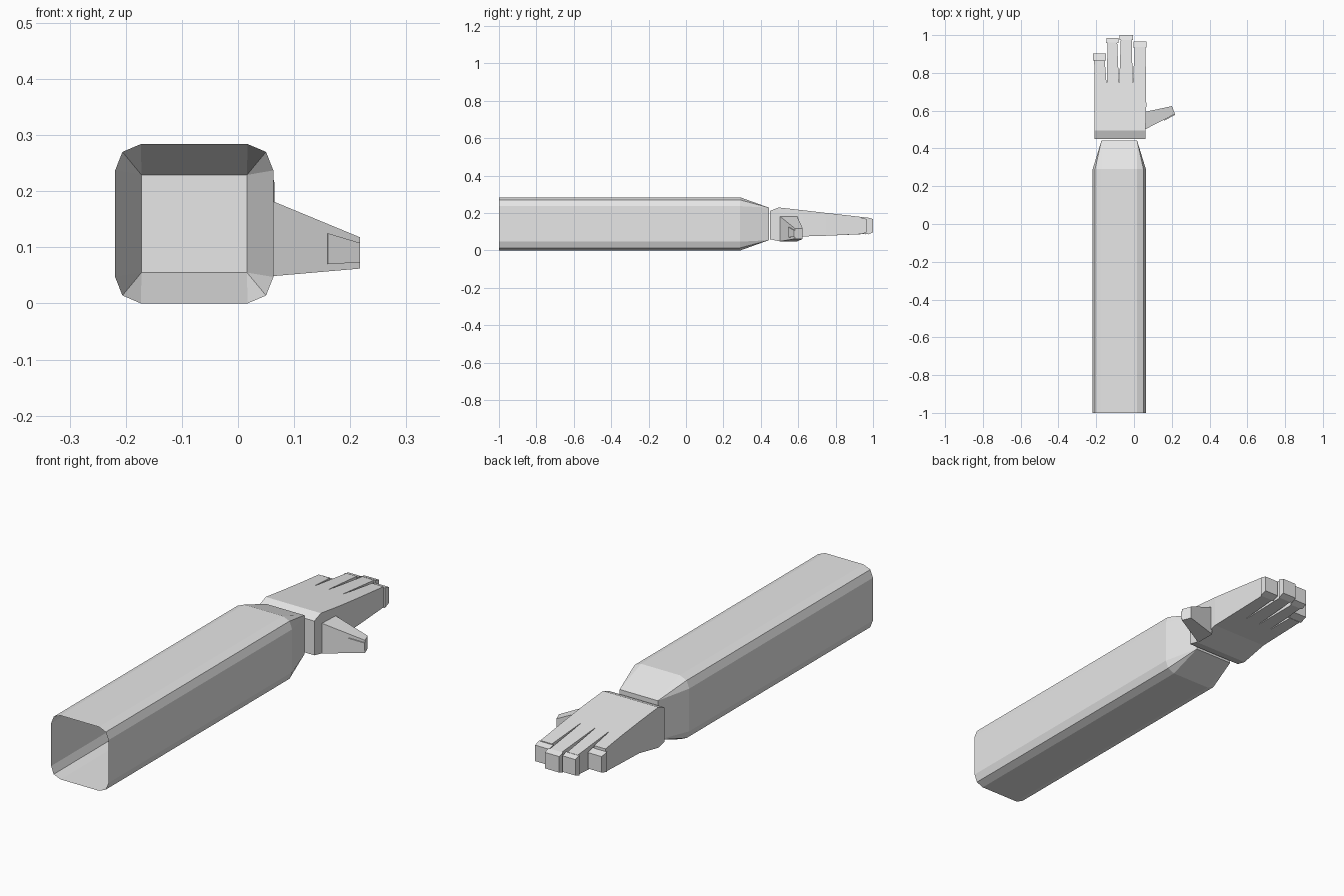
import bpy
import bmesh

cube = bpy.data.objects.get("Cube")
if cube:
    bpy.data.objects.remove(cube, do_unlink=True)

# Single grey material
grey = bpy.data.materials.new("light_grey")
grey.use_nodes = True
grey.diffuse_color = (0.8, 0.8, 0.8, 1)
grey.node_tree.nodes["Principled BSDF"].inputs["Base Color"].default_value = (0.8, 0.8, 0.8, 1)


def finish(bm, name):
    bmesh.ops.recalc_face_normals(bm, faces=bm.faces[:])
    mesh = bpy.data.meshes.new(name)
    bm.to_mesh(mesh)
    bm.free()
    mesh.materials.append(grey)
    obj = bpy.data.objects.new(name, mesh)
    bpy.context.collection.objects.link(obj)
    return obj


def loft(name, rings):
    """Skin equal-length closed rings of points and cap both ends."""
    bm = bmesh.new()
    rows = [[bm.verts.new(p) for p in ring] for ring in rings]
    n = len(rows[0])
    for a, b in zip(rows, rows[1:]):
        for i in range(n):
            j = (i + 1) % n
            bm.faces.new((a[i], a[j], b[j], b[i]))
    bm.faces.new(rows[0])
    bm.faces.new(rows[-1])
    return finish(bm, name)


def rect(y, x0, x1, z0, z1):
    return [(x0, y, z0), (x1, y, z0), (x1, y, z1), (x0, y, z1)]


# Sleeve: open bevelled tube narrowing to a rectangular, closed wrist
def sleeve():
    cx, cz = -0.078, 0.142
    bm = bmesh.new()
    corner = [(0.141, -0.095), (0.128, -0.128), (0.095, -0.142)]
    section = []
    for sx, sz in ((1, 1), (-1, 1), (-1, -1), (1, -1)):
        pts = [(cx + sx * px, cz - sz * pz) for px, pz in corner]
        section += pts if sx * sz > 0 else pts[::-1]
    front = [bm.verts.new((x, -1.0, z)) for x, z in section]
    back = [bm.verts.new((x, 0.29, z)) for x, z in section]
    wrist = [bm.verts.new((cx + sx * 0.094, 0.443, cz + sz * 0.087))
             for sx, sz in ((1, 1), (-1, 1), (-1, -1), (1, -1))]
    for i in range(12):
        j = (i + 1) % 12
        bm.faces.new((front[i], front[j], back[j], back[i]))
        if i % 3 == 2:
            bm.faces.new((back[i], back[j], wrist[(i // 3 + 1) % 4], wrist[i // 3]))
        else:
            bm.faces.new((back[i], back[j], wrist[i // 3]))
    bm.faces.new(wrist)
    return finish(bm, "sleeve")


sleeve()


# Hand heights along its length
def top(y):
    return 0.23 - 0.115 * (y - 0.495)


def bottom(y):
    return 0.075 + 0.03 * (y - 0.625)


# Palm with a short bevelled heel
loft("palm", [
    rect(0.45, -0.21, 0.06, 0.06, 0.212),
    rect(0.495, -0.21, 0.061, 0.05, 0.23),
    rect(0.625, -0.208, 0.065, bottom(0.625), top(0.625)),
    rect(0.75, -0.208, 0.064, bottom(0.75), top(0.75)),
])

# Fingers: name, base x range, tip x range, knuckle y, tip y
FINGERS = [
    ("little", -0.208, -0.146, -0.211, -0.155, 0.867, 0.902),
    ("ring", -0.144, -0.080, -0.140, -0.089, 0.960, 0.986),
    ("middle", -0.078, -0.007, -0.070, -0.012, 0.975, 1.000),
    ("index", -0.005, 0.064, 0.003, 0.060, 0.937, 0.966),
]
for name, b0, b1, t0, t1, yk, yt in FINGERS:
    loft(name + "_finger", [
        rect(0.75, b0, b1, bottom(0.75), top(0.75)),
        rect(yk, t0, t1, bottom(yk) + 0.003, top(yk)),
    ])
    # Slightly wider fingertip block
    loft(name + "_fingertip", [
        rect(yk - 0.002, t0 - 0.007, t1 + 0.007, 0.086, 0.176),
        rect(yt, t0 - 0.006, t1 + 0.006, 0.097, 0.168),
    ])

# Thumb: tapered block pointing outwards
loft("thumb", [
    [(0.055, 0.499, 0.048), (0.055, 0.593, 0.048),
     (0.055, 0.593, 0.185), (0.055, 0.499, 0.185)],
    [(0.217, 0.582, 0.062), (0.201, 0.624, 0.062),
     (0.201, 0.624, 0.118), (0.217, 0.582, 0.118)],
])

# Thin raised plate at the thumb tip
plate = [(0.160, 0.552, 0.070), (0.217, 0.582, 0.073),
         (0.217, 0.582, 0.108), (0.160, 0.552, 0.125)]
loft("thumb_tip_plate", [
    [(x, y - 0.005, z) for x, y, z in plate],
    [(x - 0.001, y + 0.003, z) for x, y, z in plate],
])
